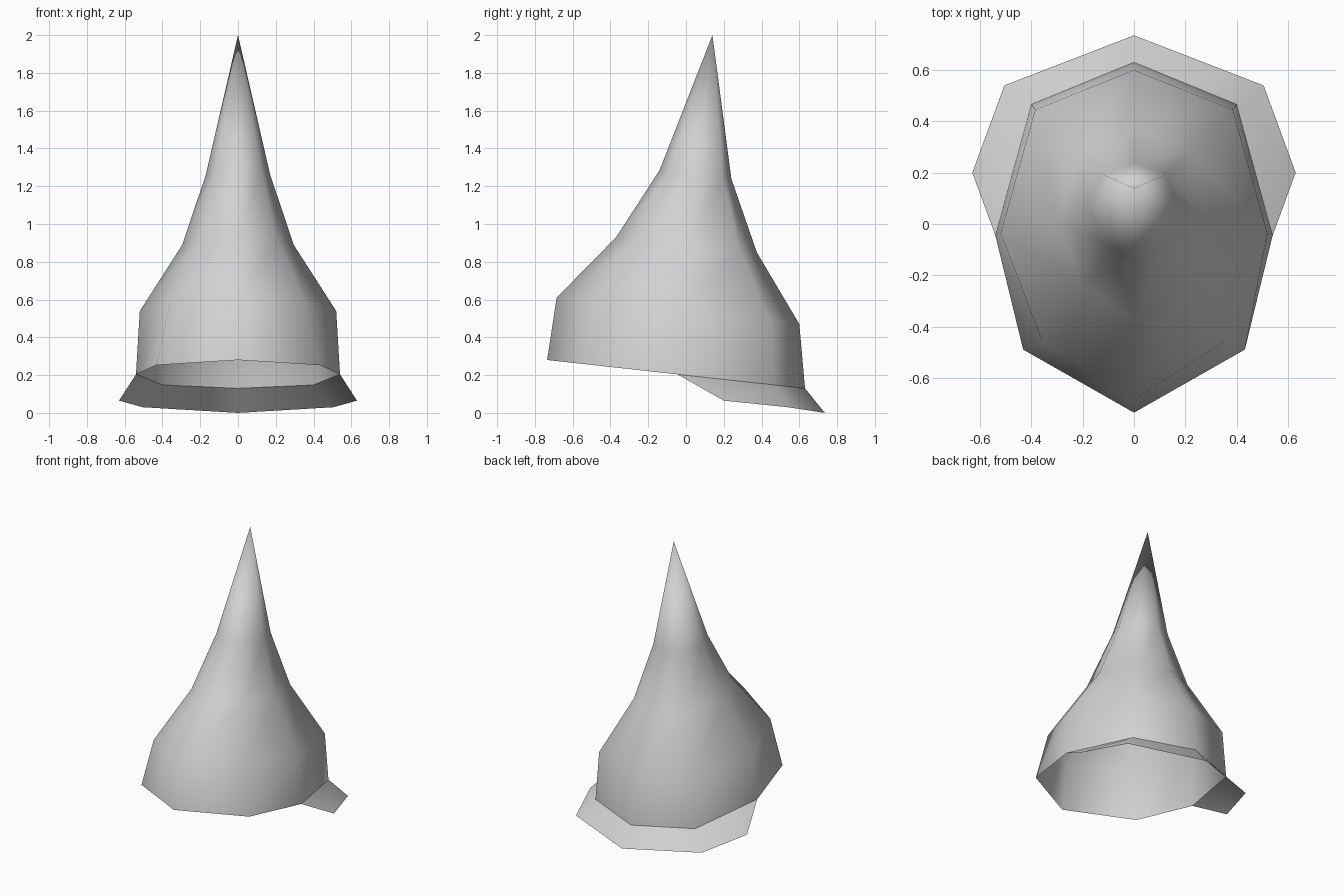
import bpy
import bmesh

cube = bpy.data.objects.get("Cube")
if cube:
    bpy.data.objects.remove(cube, do_unlink=True)

grey = bpy.data.materials.new("plain grey")
grey.use_nodes = True
COLOUR = (0.64, 0.64, 0.64, 1)
grey.diffuse_color = COLOUR
grey.node_tree.nodes["Principled BSDF"].inputs["Base Color"].default_value = COLOUR


def ring(y_front, y_back, z_front, z_back, half_x, front_width):
    """Tilted eight-sided ring, listed from the front round by +x."""
    half = [(0, 0), (front_width, 0.18), (1, 0.505), (0.74, 0.88), (0, 1)]
    loop = half + [(-x, t) for x, t in half[3:0:-1]]
    return [(x * half_x, y_front + t * (y_back - y_front),
             z_front + t * (z_back - z_front)) for x, t in loop]


def bridge(bm, lower, upper, closed):
    count = len(lower)
    for i in range(count if closed else count - 1):
        j = (i + 1) % count
        bm.faces.new((lower[i], lower[j], upper[j], upper[i]))


def finish(bm, name):
    mesh = bpy.data.meshes.new(name)
    for face in bm.faces:
        face.smooth = True
    bm.to_mesh(mesh)
    bm.free()
    mesh.materials.append(grey)
    obj = bpy.data.objects.new(name, mesh)
    bpy.context.collection.objects.link(obj)
    return obj


# Pointed crown: an open shell of tilted rings closing at the tip
rings = [
    ring(-0.735, 0.63, 0.28, 0.13, 0.54, 0.80),
    ring(-0.685, 0.60, 0.61, 0.47, 0.52, 0.69),
    ring(-0.37, 0.375, 0.93, 0.85, 0.295, 0.70),
    ring(-0.14, 0.24, 1.285, 1.24, 0.17, 0.72),
]
bm = bmesh.new()
loops = [[bm.verts.new(p) for p in r] for r in rings]
for lower, upper in zip(loops, loops[1:]):
    bridge(bm, lower, upper, True)
tip = bm.verts.new((0, 0.14, 2))
top = loops[-1]
for i, v in enumerate(top):
    bm.faces.new((v, top[(i + 1) % len(top)], tip))
finish(bm, "pointed_crown")

# Flared neck flap along the back half of the rim
side = [(0.63, 0.20, 0.065), (0.505, 0.54, 0.03)]
edge = side + [(0, 0.735, 0.0)] + [(-x, y, z) for x, y, z in reversed(side)]
bm = bmesh.new()
inner = [bm.verts.new(p) for p in rings[0][2:7]]
outer = [bm.verts.new(p) for p in edge]
bridge(bm, outer, inner, False)
finish(bm, "neck_flap")
